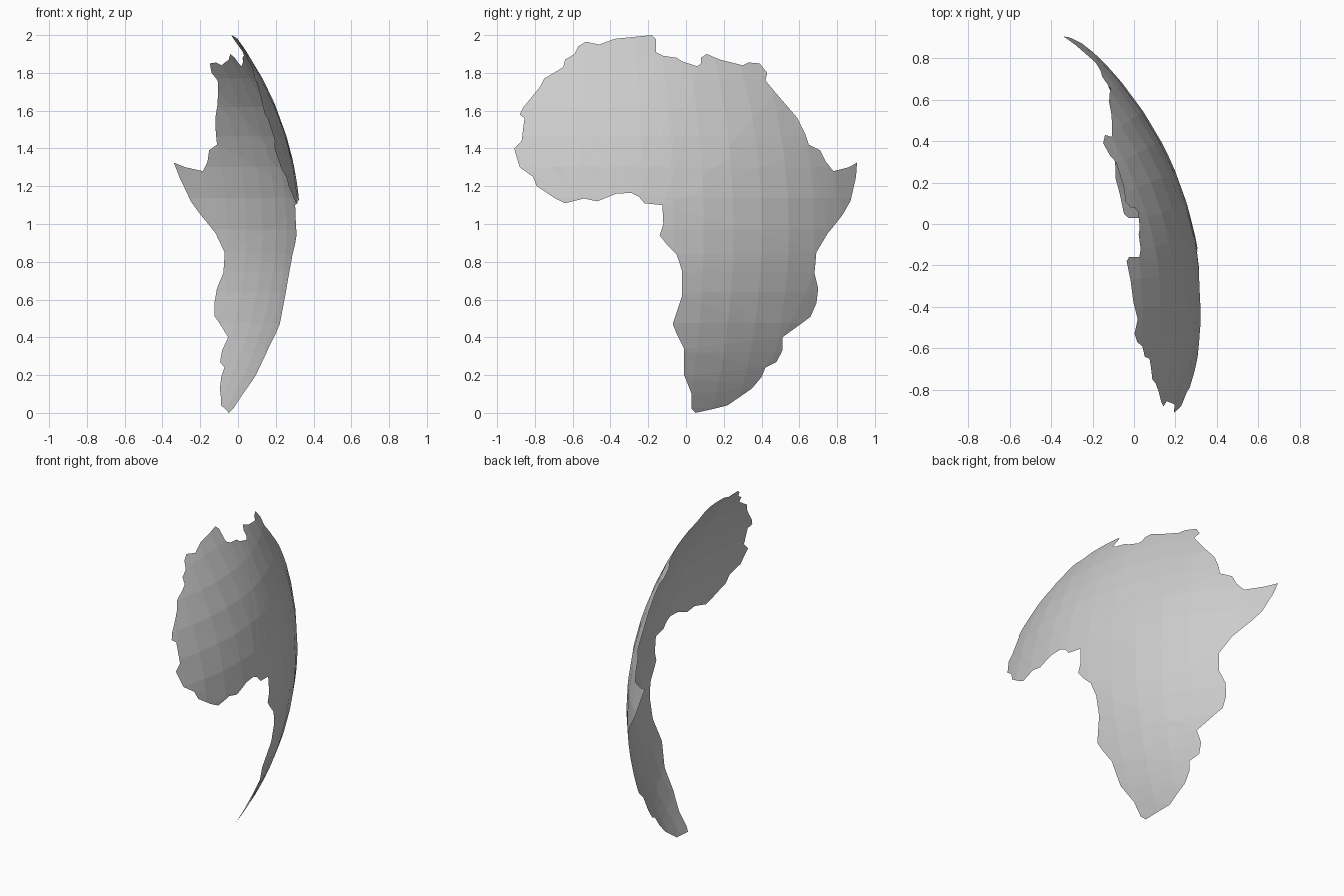
import bpy, bmesh, math
from mathutils import Vector

# Globe the curved sheet is cut from
R = 1.70
CX, CY, CZ = -1.37, -0.40, 0.97
STEP = math.radians(180 / 32)

# Coastline as (y, z) seen from the right side, clockwise from the north tip
east_coast = [
    (-.18, 2.0), (-.16, 1.98), (-.16, 1.91), (-.12, 1.89), (-.05, 1.88), (-.02, 1.86), (.06, 1.835),
    (.08, 1.85), (.08, 1.88), (.11, 1.90), (.18, 1.87), (.30, 1.84), (.33, 1.855), (.39, 1.85),
    (.43, 1.80), (.42, 1.76), (.47, 1.70), (.53, 1.63), (.59, 1.56), (.63, 1.48), (.65, 1.42),
    (.71, 1.39), (.74, 1.33), (.78, 1.28), (.86, 1.30), (.905, 1.325), (.90, 1.25), (.87, 1.12),
    (.83, 1.05), (.75, .95), (.69, .85), (.68, .74), (.70, .66), (.69, .58), (.66, .51),
    (.51, .40), (.51, .33), (.48, .27), (.42, .24), (.40, .19), (.35, .13), (.22, .04), (.14, .02),
]
west_coast = [
    (.05, 0), (.03, .02), (.03, .10), (-.01, .20), (-.01, .34), (-.05, .42), (-.07, .47),
    (-.02, .62), (-.02, .75), (-.05, .84), (-.10, .89), (-.14, .94), (-.12, 1.0), (-.125, 1.10),
    (-.22, 1.11), (-.25, 1.145), (-.29, 1.165), (-.37, 1.16), (-.47, 1.12), (-.54, 1.135),
    (-.64, 1.11), (-.70, 1.14), (-.79, 1.20), (-.81, 1.25), (-.88, 1.30), (-.91, 1.40),
    (-.87, 1.44), (-.855, 1.56), (-.88, 1.58), (-.86, 1.62), (-.81, 1.68), (-.77, 1.73),
    (-.75, 1.77), (-.65, 1.83), (-.64, 1.87), (-.59, 1.90), (-.57, 1.94), (-.53, 1.965),
    (-.46, 1.95), (-.38, 1.98), (-.28, 1.99),
]


def to_lonlat(y, z):
    lat = math.asin((z - CZ) / R)
    lon = math.asin((y - CY) / (R * math.cos(lat)))
    return Vector((lon, lat, 0))


def to_globe(p):
    return Vector((CX + R * math.cos(p.y) * math.cos(p.x),
                   CY + R * math.cos(p.y) * math.sin(p.x),
                   CZ + R * math.sin(p.y)))


# Flat map outline, filled
bm = bmesh.new()
verts = [bm.verts.new(to_lonlat(y, z)) for y, z in east_coast + west_coast]
edges = [bm.edges.new((verts[i - 1], verts[i])) for i in range(len(verts))]
bmesh.ops.triangle_fill(bm, edges=edges, use_beauty=True, normal=(0, 0, 1))

# Slice along meridians and parallels
for axis in (Vector((1, 0, 0)), Vector((0, 1, 0))):
    for k in range(-10, 12):
        geom = bm.verts[:] + bm.edges[:] + bm.faces[:]
        bmesh.ops.bisect_plane(bm, geom=geom, dist=1e-5, plane_co=axis * STEP * k, plane_no=axis)

# Wrap onto the globe, facing outwards
for v in bm.verts:
    v.co = to_globe(v.co)
bm.normal_update()
center = Vector((CX, CY, CZ))
for f in bm.faces:
    if f.normal.dot(f.calc_center_median() - center) < 0:
        f.normal_flip()

mesh = bpy.data.meshes.new("continent")
bm.to_mesh(mesh)
bm.free()
bpy.context.collection.objects.link(bpy.data.objects.new("continent", mesh))
